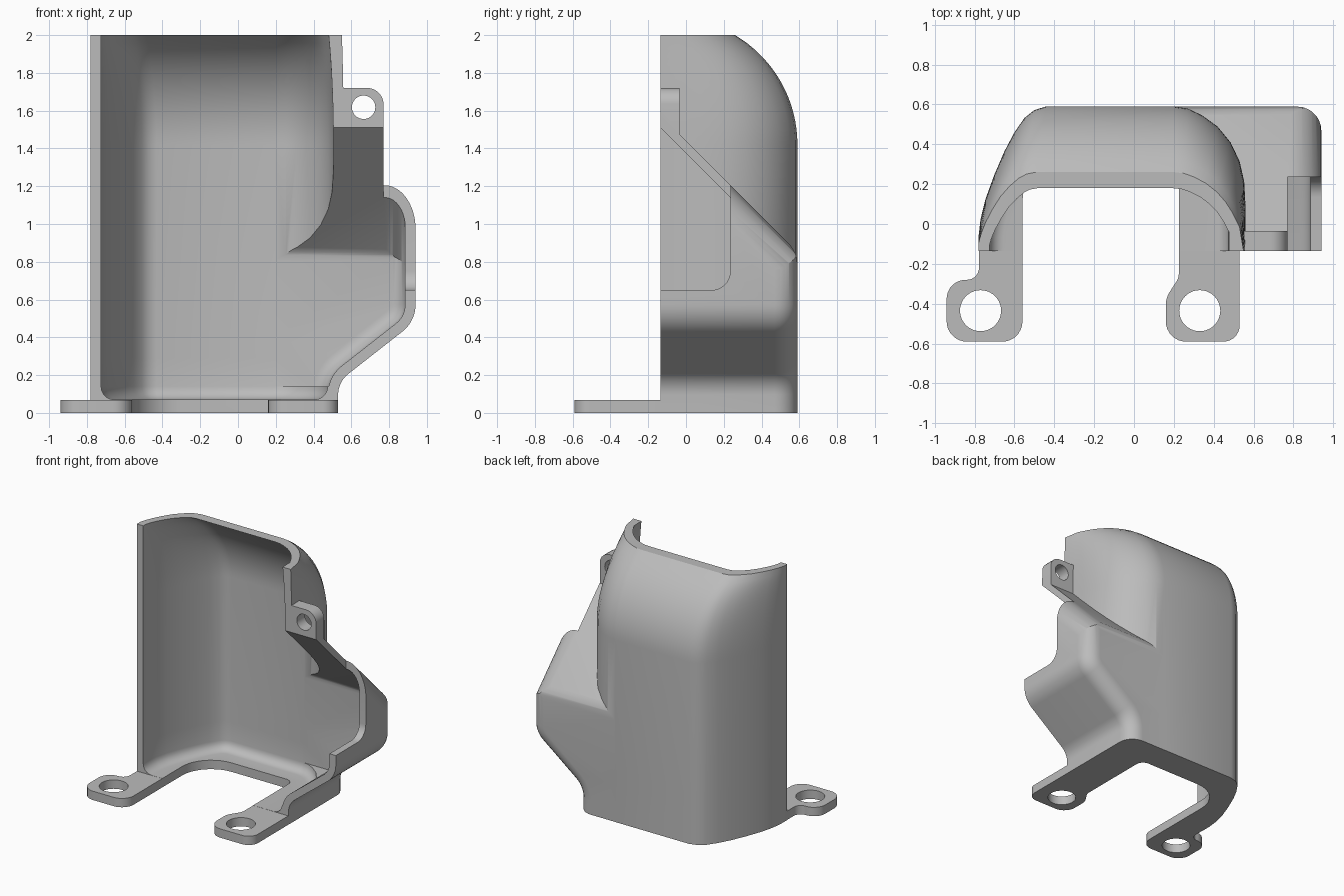
import bpy, bmesh, math
from mathutils import Vector

if "Cube" in bpy.data.objects:
    bpy.data.objects.remove(bpy.data.objects["Cube"])

grey = bpy.data.materials.new("plain grey")
grey.use_nodes = True
grey.diffuse_color = (0.5, 0.5, 0.5, 1)
grey.node_tree.nodes["Principled BSDF"].inputs["Base Color"].default_value = (0.5, 0.5, 0.5, 1)

WALL, FLOOR, FRONT, BACK = 0.055, 0.07, -0.135, 0.59


def rounded(corners, steps=7):
    """Outline with rounded corners, given as (u, v, radius)."""
    out = []
    for i, (u, v, r) in enumerate(corners):
        p = Vector((u, v))
        if r == 0:
            out.append(p)
            continue
        a = (Vector(corners[i - 1][:2]) - p).normalized()
        b = (Vector(corners[(i + 1) % len(corners)][:2]) - p).normalized()
        half = a.angle(b) / 2
        cut = r / math.tan(half)
        centre = p + (a + b).normalized() * r / math.sin(half)
        s, e = p + a * cut - centre, p + b * cut - centre
        for k in range(steps + 1):
            out.append(centre + s.lerp(e, k / steps).normalized() * r)
    return out


def inset(pts, d):
    """Move a counter-clockwise outline inwards by d."""
    out = []
    for i, p in enumerate(pts):
        e1 = (p - pts[i - 1]).normalized()
        e2 = (pts[(i + 1) % len(pts)] - p).normalized()
        n1, n2 = Vector((-e1.y, e1.x)), Vector((-e2.y, e2.x))
        out.append(p + (n1 + n2) * d / (1 + n1.dot(n2)))
    return out


def make(name, rings, cuts=()):
    """Skin a stack of rings, cap the ends, then slice with planes (point, normal)."""
    bm = bmesh.new()
    loops = [[bm.verts.new(p) for p in ring] for ring in rings]
    n = len(loops[0])
    for a, b in zip(loops, loops[1:]):
        for i in range(n):
            j = (i + 1) % n
            bm.faces.new((a[i], a[j], b[j], b[i]))
    bm.faces.new(loops[0][::-1])
    bm.faces.new(loops[-1])
    for co, no in cuts:
        geom = bm.verts[:] + bm.edges[:] + bm.faces[:]
        res = bmesh.ops.bisect_plane(bm, geom=geom, plane_co=co, plane_no=no, clear_outer=True)
        edges = [e for e in res["geom_cut"] if isinstance(e, bmesh.types.BMEdge)]
        bmesh.ops.holes_fill(bm, edges=edges, sides=0)
    bmesh.ops.recalc_face_normals(bm, faces=bm.faces[:])
    mesh = bpy.data.meshes.new(name)
    bm.to_mesh(mesh)
    bm.free()
    mesh.materials.append(grey)
    ob = bpy.data.objects.new(name, mesh)
    bpy.context.collection.objects.link(ob)
    return ob


def prism(name, pts, axis, lo, hi):
    """Extrude a flat outline along x, y or z."""
    place = {"x": lambda p, t: (t, p[0], p[1]),
             "y": lambda p, t: (p[0], t, p[1]),
             "z": lambda p, t: (p[0], p[1], t)}[axis]
    return make(name, [[place(p, t) for p in pts] for t in (lo, hi)])


def circle(u, v, r, n=40):
    return [(u + r * math.cos(2 * math.pi * k / n), v + r * math.sin(2 * math.pi * k / n)) for k in range(n)]


# Main shell: plan outline as (x, x at the rim, depth fraction), with a curved-in back
PLAN = [(0.56, 0.55, 0), (0.56, 0.53, 0.3), (0.553, 0.495, 0.48), (0.53, 0.46, 0.62), (0.485, 0.415, 0.75),
        (0.42, 0.36, 0.86), (0.34, 0.3, 0.94), (0.27, 0.25, 0.985), (0.2, 0.2, 1), (-0.44, -0.49, 1),
        (-0.5, -0.54, 0.975), (-0.55, -0.58, 0.92), (-0.6, -0.625, 0.82), (-0.65, -0.67, 0.69),
        (-0.7, -0.71, 0.53), (-0.745, -0.745, 0.36), (-0.77, -0.767, 0.22), (-0.78, -0.78, 0.1), (-0.78, -0.78, 0)]


def section(z, d, radius, extra=0.0):
    """One level of the shell, set in by the wall d and an extra floor fillet."""
    dz = max(0, min(z, 2) - 1.42)
    back = BACK - radius + math.sqrt(radius ** 2 - dz ** 2)
    pts = []
    for x, rim, f in PLAN:
        x += (rim - x) * (dz / 0.58) ** 2
        if z < 0.3 and x > 0:
            x -= 0.03 * x / 0.56
        pts.append(Vector((x, FRONT + f * (back - FRONT))))
    if d:
        pts = inset(pts, d + extra)
        pts[0].y = pts[-1].y = -0.3
    return [(p.x, p.y, z) for p in pts]


curve = [1.42 + 0.58 * k / 14 for k in range(15)]
shell = make("cover_shell", [section(z, 0, 0.675) for z in [0, 0.29, 0.4] + curve])

rings = []
for k in range(6):
    a = math.pi / 2 * k / 5
    rings.append(section(FLOOR + 0.07 * (1 - math.cos(a)), WALL, 0.651, 0.07 * (1 - math.sin(a))))
rings += [section(z, WALL, 0.651) for z in [0.29, 0.4] + curve + [2.1]]
shell_hollow = make("shell_hollow", rings)

# Side bulge: front outline with a rounded back edge and a sloping, soft-edged roof
SIDE = 0.94
bulge = rounded([(0, -0.3, 0), (0.53, -0.3, 0), (0.53, 0.164, 0.14), (SIDE, 0.485, 0.18),
                 (SIDE, 1.8, 0), (0, 1.8, 0)])


def bulge_solid(name, d, front, r, roof, floor):
    outline, back = inset(bulge, d), BACK - d - 0.001
    rings = [[(p.x, front, p.y) for p in outline]]
    for k in range(8):
        a = math.pi / 2 * k / 7
        rings.append([(p.x, back - r + r * math.sin(a), p.y) for p in inset(outline, r * (1 - math.cos(a)))])
    up = Vector((0, 1, 1)).normalized()
    cuts = [((0, 0, floor), (0, 0, -1)), ((0, 0, roof), up)]
    # round the roof into the side wall
    edge = 0.165 - d
    core = Vector((SIDE - d - edge, 0, roof - edge * math.sqrt(2)))
    for deg in range(10, 90, 10):
        n = up * math.cos(math.radians(deg)) + Vector((math.sin(math.radians(deg)), 0, 0))
        cuts.append((core + n * edge, n))
    # round the roof into the back
    soft = 0.16 - d
    core = Vector((0, back - soft, roof - back + soft - soft * math.sqrt(2)))
    for deg in range(9, 45, 9):
        n = Vector((0, math.cos(math.radians(deg)), math.sin(math.radians(deg))))
        cuts.append((core + n * soft, n))
    return make(name, rings, cuts)


side_bulge = bulge_solid("side_bulge", 0, FRONT, 0.12, 1.44, 0)
bulge_hollow = bulge_solid("bulge_hollow", WALL, -0.3, 0.08, 1.375, FLOOR + 0.07)

# Notch in the front of the bulge's side wall
notch = prism("side_notch", rounded([(-0.3, 0.65, 0), (0.235, 0.65, 0.1), (0.235, 1.9, 0), (-0.3, 1.9, 0)]),
              "x", 0.771, 1.2)

# Screw lug beside the top
lug = prism("screw_lug", rounded([(0.52, 1.4, 0), (0.77, 1.4, 0), (0.77, 1.72, 0.085), (0.52, 1.72, 0)]),
            "y", FRONT, -0.035)
lug_hole = prism("lug_hole", circle(0.665, 1.618, 0.062), "y", -0.3, 0.02)

# Two feet, the gap in the floor between them, and their holes
left_foot = prism("outer_foot", rounded([
    (-0.94, -0.59, 0.1), (-0.56, -0.59, 0.1), (-0.56, 0.2, 0), (-0.7, 0.2, 0), (-0.778, -0.1, 0),
    (-0.778, -0.28, 0.06), (-0.94, -0.28, 0.095)]), "z", 0, FLOOR - 0.001)
right_foot = prism("inner_foot", rounded([
    (0.16, -0.59, 0.1), (0.53, -0.59, 0.08), (0.529, 0.2, 0), (0.225, 0.2, 0),
    (0.225, -0.27, 0.08), (0.16, -0.37, 0.12)]), "z", 0, FLOOR - 0.001)
opening = prism("base_opening", rounded([(-0.56, -1, 0), (0.225, -1, 0), (0.225, 0.36, 0.06), (-0.56, 0.36, 0.25)]),
                "z", -0.1, 0.15)
# keep the gap cutter clear of the wider foot end
gap_front = -0.2
for v in opening.data.vertices:
    v.co.y = max(v.co.y, gap_front)
foot_holes = [prism("foot_hole", circle(x, -0.435, 0.103), "z", -0.1, 0.2) for x in (-0.77, 0.33)]

# Join the solids, hollow and drill them
jobs = [(side_bulge, "UNION"), (lug, "UNION")]
jobs += [(o, "DIFFERENCE") for o in (shell_hollow, bulge_hollow, notch, lug_hole, opening)]
jobs += [(left_foot, "UNION"), (right_foot, "UNION")]
jobs += [(o, "DIFFERENCE") for o in foot_holes]
bpy.ops.object.select_all(action="DESELECT")
bpy.context.view_layer.objects.active = shell
shell.select_set(True)
for tool, op in jobs:
    mod = shell.modifiers.new(tool.name, "BOOLEAN")
    mod.operation, mod.solver, mod.object = op, "EXACT", tool
    bpy.ops.object.modifier_apply(modifier=mod.name)
    bpy.data.objects.remove(tool)
bpy.ops.object.shade_smooth_by_angle(angle=math.radians(30))
